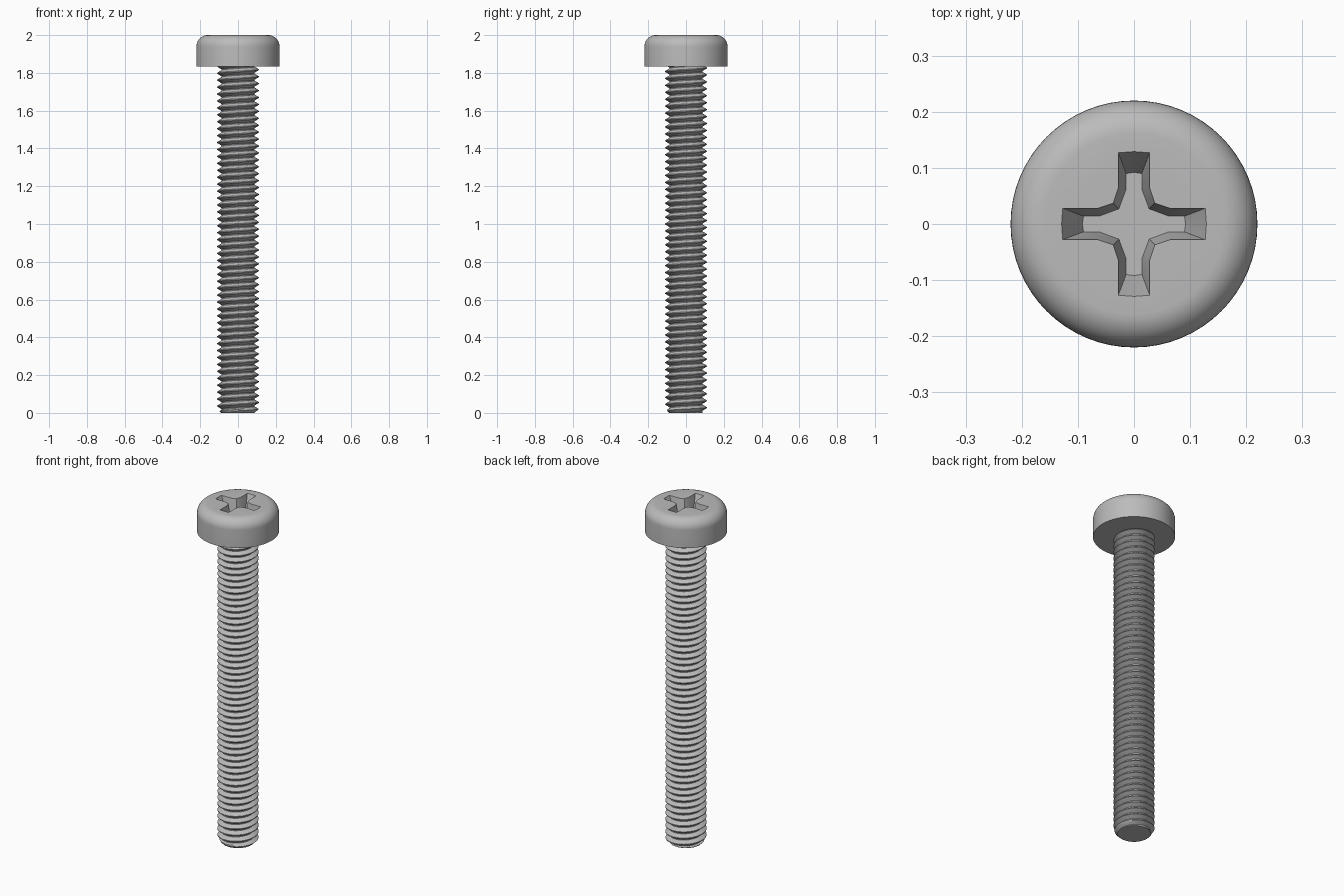
import bpy, bmesh, math

cube = bpy.data.objects.get("Cube")
if cube:
    bpy.data.objects.remove(cube)

TOP, HEAD_BASE = 2.0, 1.835
HEAD_R, ROUND = 0.22, 0.06
CREST, ROOT, PITCH = 0.11, 0.087, 0.0367
SEGMENTS = 64

steel = bpy.data.materials.new("steel grey")
steel.use_nodes = True
GREY = (0.5, 0.5, 0.5, 1)
steel.diffuse_color = GREY
steel.node_tree.nodes["Principled BSDF"].inputs["Base Color"].default_value = GREY


def make_object(name, bm):
    bmesh.ops.recalc_face_normals(bm, faces=bm.faces)
    mesh = bpy.data.meshes.new(name)
    bm.to_mesh(mesh)
    bm.free()
    mesh.materials.append(steel)
    obj = bpy.data.objects.new(name, mesh)
    bpy.context.collection.objects.link(obj)
    return obj


def shade(obj):
    bpy.ops.object.select_all(action='DESELECT')
    obj.select_set(True)
    bpy.context.view_layer.objects.active = obj
    bpy.ops.object.shade_smooth_by_angle(angle=math.radians(30))


def loft(bm, rings):
    """Bridge equal closed rings and cap both ends."""
    rows = [[bm.verts.new(p) for p in ring] for ring in rings]
    n = len(rows[0])
    for a, b in zip(rows, rows[1:]):
        for i in range(n):
            j = (i + 1) % n
            bm.faces.new((a[i], a[j], b[j], b[i]))
    bm.faces.new(rows[0][::-1])
    bm.faces.new(rows[-1])


# Pan head with a rounded top edge
profile = [(HEAD_R, HEAD_BASE)]
for i in range(11):
    a = math.pi / 2 * i / 10
    profile.append((HEAD_R - ROUND + ROUND * math.cos(a), TOP - ROUND + ROUND * math.sin(a)))
bm = bmesh.new()
angles = [math.tau * i / SEGMENTS for i in range(SEGMENTS)]
loft(bm, [[(r * math.cos(a), r * math.sin(a), z) for a in angles] for r, z in profile])
head = make_object("head", bm)


# Tapered cross recess cutter: one arm outline repeated four times
def cross(tip, half, inner, corner, z):
    arm = [(inner, -half), (tip, -half), (tip + 0.002, 0), (tip, half), (inner, half), (corner, corner)]
    points = []
    for k in range(4):
        c, s = math.cos(k * math.pi / 2), math.sin(k * math.pi / 2)
        points += [(x * c - y * s, x * s + y * c, z) for x, y in arm]
    return points


bm = bmesh.new()
loft(bm, [cross(0.09, 0.014, 0.062, 0.027, TOP - 0.09),
          cross(0.127, 0.028, 0.064, 0.037, TOP),
          cross(0.127, 0.028, 0.064, 0.037, TOP + 0.03)])
cutter = make_object("recess_cutter", bm)
cut = head.modifiers.new("cross recess", 'BOOLEAN')
cut.operation = 'DIFFERENCE'
cut.solver = 'EXACT'
cut.object = cutter
bpy.context.view_layer.objects.active = head
bpy.ops.object.modifier_apply(modifier=cut.name)
bpy.data.objects.remove(cutter)
shade(head)


# Threaded shaft: a right-handed helical surface, trimmed flat at both ends
def thread_radius(phase):
    d = abs(phase % 1 - 0.5)
    t = min(max((0.44 - d) / 0.38, 0), 1)
    return ROOT + (CREST - ROOT) * t


bm = bmesh.new()
steps = [0.06, 0.25, 0.44, 0.56, 0.75, 0.94]
turns = int(HEAD_BASE / PITCH) + 2
columns = []
for i in range(SEGMENTS + 1):
    turn = i / SEGMENTS
    a = math.tau * turn
    column = []
    for k in range(-2, turns + 1):
        for step in steps:
            z = min(max((k + step + turn) * PITCH, 0), HEAD_BASE + 0.003)
            r = min(thread_radius(z / PITCH - turn), 0.088 + z)
            column.append(bm.verts.new((r * math.cos(a), r * math.sin(a), z)))
    columns.append(column)
for a, b in zip(columns, columns[1:]):
    for j in range(len(a) - 1):
        bm.faces.new((a[j], b[j], b[j + 1], a[j + 1]))
bmesh.ops.remove_doubles(bm, verts=bm.verts, dist=0.00005)
# Flat end caps
bmesh.ops.holes_fill(bm, edges=[e for e in bm.edges if e.is_boundary], sides=0)
shade(make_object("threaded_shaft", bm))
